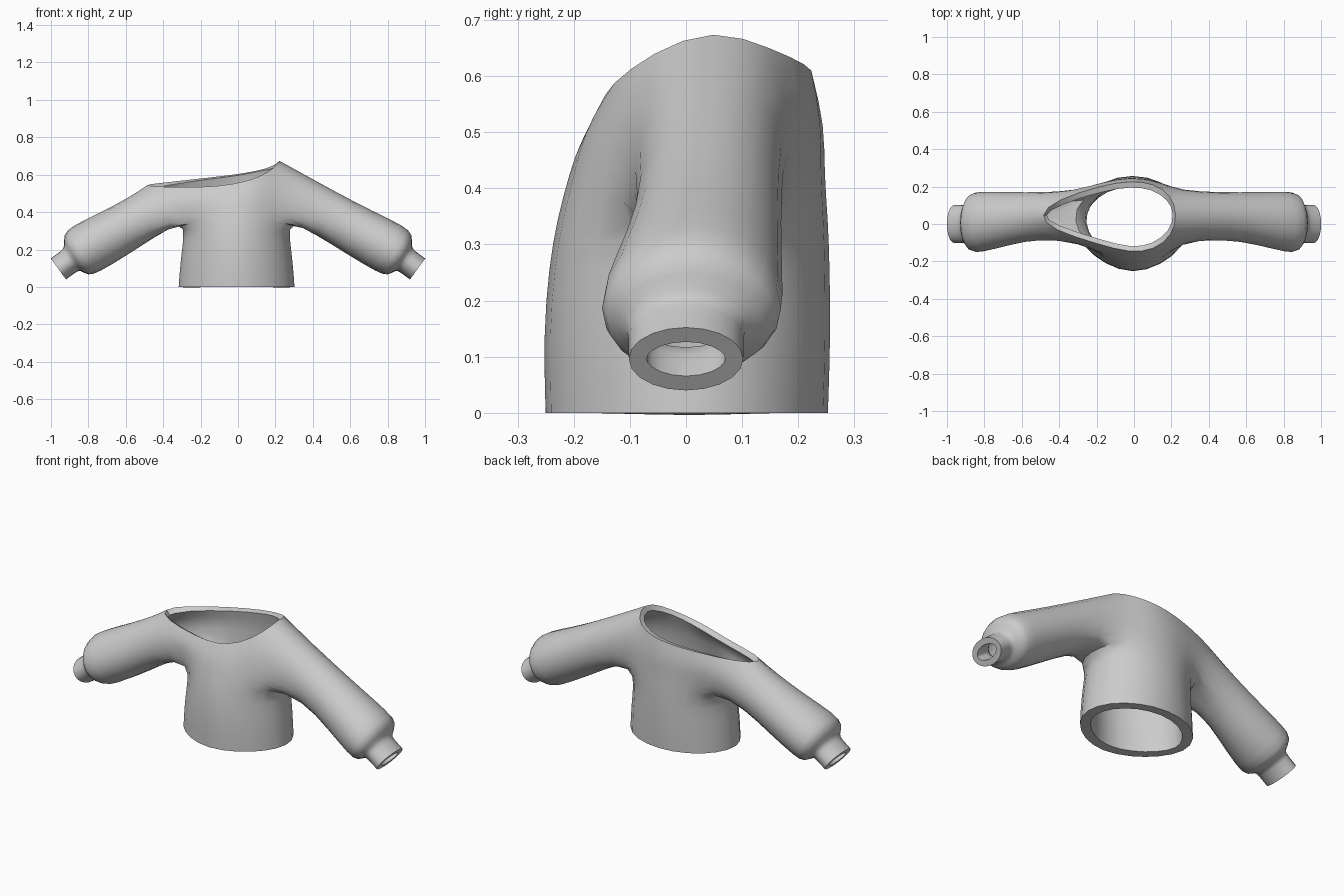
import bpy, bmesh, math
from mathutils import Vector

if "Cube" in bpy.data.objects:
    bpy.data.objects.remove(bpy.data.objects["Cube"])

N = 12          # torso columns: 0 = +x side, 3 = back, 6 = -x side, 9 = front

# Torso rows: height, half width, front y, back y
rows = [(0.0, 0.318, -0.259, 0.257),
        (0.14, 0.308, -0.263, 0.262),
        (0.26, 0.290, -0.253, 0.260),
        (0.345, 0.290, -0.238, 0.257),
        (0.425, 0.30, -0.216, 0.25)]
# Flattened corners of the torso section, by column
corner = {7: .92, 8: .93, 10: .95, 11: .94}

# Slanted off-shoulder neckline
neck = [(.232, .05, .688), (.20, .155, .648), (.105, .218, .62), (-.02, .232, .60),
        (-.17, .207, .583), (-.42, .13, .555), (-.51, .045, .545), (-.44, -.03, .535),
        (-.19, -.108, .531), (-.02, -.155, .548), (.11, -.138, .583), (.205, -.062, .642)]

# Sleeve sections: centre x, centre z, half height, centre y, half depth, axis slope (degrees)
sleeve = [(.48, .388, .134, .045, .132, 28),
          (.66, .285, .143, .03, .150, 28),
          (.82, .20, .153, .010, .174, 29),
          (.870, .170, .138, .009, .170, 31),
          (.884, .152, .078, 0, .113, 34),
          (.902, .139, .074, 0, .109, 36),
          (.96, .096, .074, 0, .109, 36)]

bm = bmesh.new()

# Torso grid
pts = []
for z, rx, yf, yb in rows:
    ring = []
    for j in range(N):
        a = math.tau * j / N
        f = 1.03 * corner.get(j, 1)
        ring.append(Vector((rx * f * math.cos(a) - 0.008,
                            (yf + yb) / 2 + (yb - yf) / 2 * f * math.sin(a), z)))
    pts.append(ring)
neck = [Vector(p) for p in neck]
pts.append([(a + b) / 2 + Vector((0, 0.012 * math.sin(math.tau * j / N), 0))
            for j, (a, b) in enumerate(zip(pts[-1], neck))])
pts.append(neck)
# Pull the armhole edges in toward the sleeve
for r, yf, yb in ((3, -.115, .165), (4, -.105, .175), (5, -.09, .18)):
    for j in (11, 7):
        pts[r][j].y = yf
    for j in (1, 5):
        pts[r][j].y = yb
# Armpits sit a little higher
for j in (0, 6):
    pts[3][j].z += 0.02
v = [[bm.verts.new(p) for p in ring] for ring in pts]
for r in range(6):
    for j in range(N):
        if r >= 3 and j in (11, 0, 5, 6):
            continue                     # armholes
        k = (j + 1) % N
        bm.faces.new((v[r][j], v[r][k], v[r + 1][k], v[r + 1][j]))

# Sleeves grow out of the armholes and end in narrow cuffs
for side, c, b, f in ((1, 0, 1, 11), (-1, 6, 5, 7)):
    prev = [v[3][c], v[3][b], v[4][b], v[5][b], v[6][b],
            v[6][c], v[6][f], v[5][f], v[4][f], v[3][f]]
    for i, (cx, cz, h, cy, d, slope) in enumerate(sleeve):
        s = math.radians(slope)
        if side < 0 and i == 0:          # room for the dropped shoulder
            cx, cz = cx + 0.03, cz - 0.013
        ring = []
        for k in range(10):
            a = math.tau * k / 10 - math.pi / 2
            u = h * math.sin(a)
            ring.append(bm.verts.new((side * (cx + u * math.sin(s)),
                                      cy + d * math.cos(a), cz + u * math.cos(s))))
        for k in range(10):
            n = (k + 1) % 10
            quad = [prev[k], prev[n], ring[n], ring[k]]
            bm.faces.new(quad if side > 0 else quad[::-1])
        prev = ring

bmesh.ops.delete(bm, geom=[x for x in bm.verts if not x.link_faces], context='VERTS')
mesh = bpy.data.meshes.new("sweater")
bm.to_mesh(mesh)
bm.free()

sweater = bpy.data.objects.new("sweater", mesh)
bpy.context.collection.objects.link(sweater)
grey = bpy.data.materials.new("grey_cloth")
grey.diffuse_color = (0.6, 0.6, 0.6, 1)
grey.use_nodes = True
grey.node_tree.nodes["Principled BSDF"].inputs["Base Color"].default_value = grey.diffuse_color
mesh.materials.append(grey)
bpy.context.view_layer.objects.active = sweater
sweater.select_set(True)

# Round the surface
sub = sweater.modifiers.new("smooth", 'SUBSURF')
sub.levels = sub.render_levels = 1
bpy.ops.object.modifier_apply(modifier="smooth")

# Cloth thickness inward, heavier toward the hem
group = sweater.vertex_groups.new(name="cloth_weight")
for p in sweater.data.vertices:
    on_torso = abs(p.co.x) < 0.34
    t = min(max((0.34 - p.co.z) / 0.25, 0), 1) if on_torso else 0
    group.add([p.index], 0.6 + 0.4 * t, 'REPLACE')
sol = sweater.modifiers.new("thickness", 'SOLIDIFY')
sol.thickness = 0.053
sol.offset = -1
sol.vertex_group = group.name
bpy.ops.object.modifier_apply(modifier="thickness")
bpy.ops.object.shade_smooth_by_angle(angle=math.radians(45))
